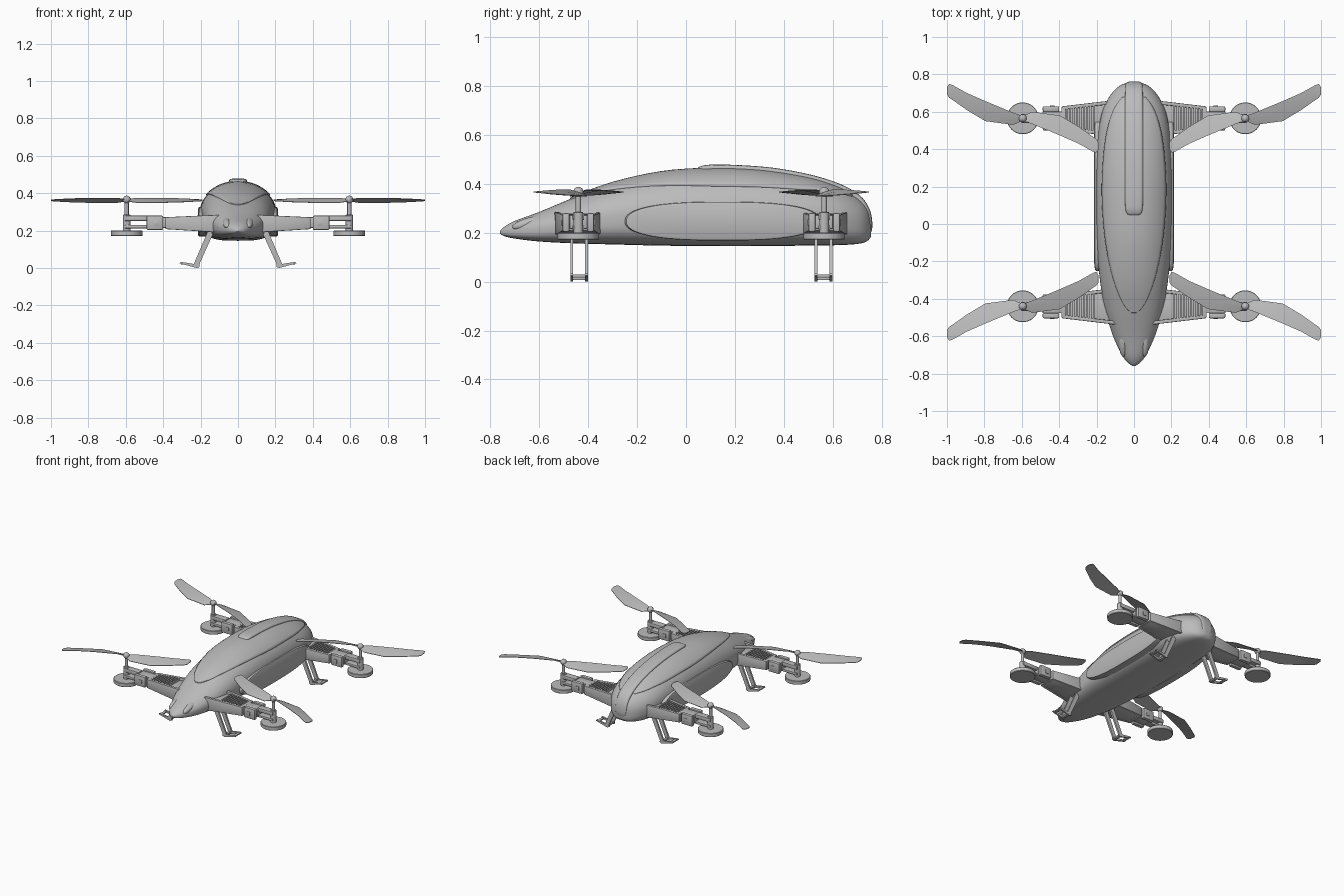
import bpy, bmesh, math
from mathutils import Vector, Matrix

cube = bpy.data.objects.get("Cube")
if cube:
    bpy.data.objects.remove(cube, do_unlink=True)

GREY = (0.5, 0.5, 0.5, 1)
grey = bpy.data.materials.new("plain_grey")
grey.use_nodes = True
grey.diffuse_color = GREY
grey.node_tree.nodes["Principled BSDF"].inputs["Base Color"].default_value = GREY


def finish(name, bm, angle=35):
    bmesh.ops.recalc_face_normals(bm, faces=bm.faces)
    me = bpy.data.meshes.new(name)
    bm.to_mesh(me)
    bm.free()
    me.materials.append(grey)
    me.shade_smooth()
    me.set_sharp_from_angle(angle=math.radians(angle))
    ob = bpy.data.objects.new(name, me)
    bpy.context.scene.collection.objects.link(ob)
    return ob


def loft(name, rings, angle=35, closed=True, bevel=0):
    """Skin a list of equal-length rings; closed rings get end caps."""
    bm = bmesh.new()
    vs = [[bm.verts.new(p) for p in r] for r in rings]
    n = len(rings[0])
    for a, b in zip(vs, vs[1:]):
        for i in range(n if closed else n - 1):
            j = (i + 1) % n
            bm.faces.new((a[i], a[j], b[j], b[i]))
    if closed:
        bm.faces.new(vs[0])
        bm.faces.new(vs[-1])
    if bevel:
        bmesh.ops.bevel(bm, geom=bm.edges[:], offset=bevel, segments=2, affect='EDGES', profile=0.5)
    return finish(name, bm, angle)


def smooth(points, steps):
    """Catmull-Rom samples through tuples of any size."""
    pts = [points[0]] + list(points) + [points[-1]]
    out = []
    for a, b, c, d in zip(pts, pts[1:], pts[2:], pts[3:]):
        for s in range(steps):
            t = s / steps
            out.append([(2*q + (r-p)*t + (2*p-5*q+4*r-u)*t*t + (3*q-p-3*r+u)*t**3) / 2
                        for p, q, r, u in zip(a, b, c, d)])
    return out + [list(points[-1])]


def sample(table, y):
    """Linear lookup in a table sorted by its first column."""
    for a, b in zip(table, table[1:]):
        if y <= b[0]:
            t = max(0, (y - a[0]) / (b[0] - a[0]))
            return [p + (q - p) * t for p, q in zip(a, b)]
    return table[-1]


def power(v, e):
    return math.copysign(abs(v) ** e, v)


# Fuselage stations: y, half width, bottom, top
HULL = smooth([
    (-.76, .006, .196, .208), (-.74, .035, .185, .226), (-.7, .064, .176, .248),
    (-.6, .112, .164, .285), (-.45, .157, .156, .347), (-.3, .182, .152, .402),
    (-.1, .2, .147, .446), (.1, .206, .146, .46), (.3, .204, .146, .455),
    (.5, .19, .147, .424), (.62, .163, .149, .387), (.7, .118, .154, .347),
    (.74, .075, .165, .308), (.757, .03, .185, .265)], 4)


def hull_point(y, a, lift=0):
    _, w, lo, hi = sample(HULL, y)
    mid = lo + .46 * (hi - lo)
    s, c = math.sin(a), math.cos(a)
    if c >= 0:
        return ((w + lift) * s, y, mid + (hi + lift - mid) * c)
    return (w * power(s, .62), y, mid + (mid - lo) * power(c, .62))


loft("fuselage", [[hull_point(h[0], math.tau * i / 48) for i in range(48)] for h in HULL], 50)

# Raised canopy shell following the fuselage: y, half width
CANOPY = smooth([(-.475, .012), (-.45, .04), (-.38, .078), (-.25, .12), (-.05, .155), (.2, .168),
                 (.45, .15), (.6, .11), (.68, .06)], 4)
rings = []
for y, w in CANOPY:
    lim = math.asin(min(.95, w / sample(HULL, y)[1]))
    rings.append([hull_point(y, lim * (i / 10 - 1), .006) for i in range(21)])
canopy = loft("canopy", rings, 50, closed=False)
mod = canopy.modifiers.new("thickness", 'SOLIDIFY')
mod.thickness, mod.offset = .012, -1

# Spine strip running back and down over the tail: y, z, half width
path = smooth([(.048, .452, .022), (.06, .458, .04), (.1, .464, .047), (.2, .463, .049), (.35, .452, .049),
               (.5, .425, .049), (.62, .388, .048), (.7, .343, .047), (.738, .29, .045),
               (.749, .23, .042), (.745, .195, .03)], 4)
rings = []
for i, (y, z, w) in enumerate(path):
    p, q = path[max(i - 1, 0)], path[min(i + 1, len(path) - 1)]
    n = Vector((0, p[1] - q[1], q[0] - p[0])).normalized()
    h = .014 * min(1, w / .045)
    rings.append([Vector((w * power(math.cos(t), .6), y, z)) + n * h * power(math.sin(t), .6)
                  for t in [math.tau * k / 24 for k in range(24)]])
loft("spine_strip", rings, 50)


def box(name, x0, x1, y0, y1, z0, z1, put, bevel=0):
    return slab(name, [(x0, y0, y1, z0, z1), (x1, y0, y1, z0, z1)], put, bevel)


def slab(name, sections, put, bevel=0):
    """Loft rectangles given as x, y range, z range."""
    return loft(name, [[put(x, a, c), put(x, b, c), put(x, b, d), put(x, a, d)]
                       for x, a, b, c, d in sections], bevel=bevel)


def cylinder(name, x, r, z0, z1, put, bevel=0, sides=32):
    return loft(name, [[put(x + k * r * math.cos(t), k * r * math.sin(t), z)
                        for t in [math.tau * i / sides for i in range(sides)]]
                       for k, z in ((1 - bevel, z0), (1, z0 + bevel * r), (1, z1 - bevel * r), (1 - bevel, z1))])


def ball(name, centre, size, tilt=(0, 0, 0)):
    bm = bmesh.new()
    bmesh.ops.create_uvsphere(bm, u_segments=24, v_segments=14, radius=1)
    ob = finish(name, bm, 60)
    ob.location, ob.scale, ob.rotation_euler = centre, size, tilt


for sx, side in ((1, "left"), (-1, "right")):
    # Nose pods
    ball(f"nose_pod_{side}", (sx * .06, -.645, .24), (.022, .068, .02), (.35, sx * .6, sx * .15))

    # Side panel: a long rounded plate with softened rim
    rings = []
    for k, x in ((1, .16), (1, .202), (.985, .209), (.9, .213)):
        rings.append([(sx * x, .15 + (.375 + .025 * k) * k * power(math.cos(t), .75),
                       .247 + .079 * k * power(math.sin(t), .85))
                      for t in [math.tau * i / 64 for i in range(64)]])
    loft(f"side_panel_{side}", rings, 40)

    for sy, cy, end in ((1, .565, "rear"), (-1, -.44, "front")):
        tag = f"{end}_{side}"

        def put(x, y, z, sx=sx, sy=sy, cy=cy):
            return (sx * x, cy + sy * y, z)

        # Tapered arm with edge rails, ribs and an end plate
        slab(f"arm_{tag}", [(.1, -.095, .095, .192, .266), (.38, -.06, .06, .21, .256)], put, .004)
        for s in (1, -1):
            slab(f"arm_rail_{tag}", [(.1, s * .078, s * .098, .19, .285),
                                     (.385, s * .046, s * .064, .208, .272)], put, .004)
        for i in range(9):
            x = .21 + i * .018
            w = .1 - x * .12
            box(f"arm_rib_{tag}", x, x + .01, -w, w, .24, .279 - (x - .2) * .04, put)
        box(f"arm_end_{tag}", .365, .388, -.06, .06, .208, .273, put, .003)

        # Folding hinge with side cheeks and pins
        box(f"hinge_{tag}", .38, .49, -.036, .036, .215, .272, put, .004)
        for s in (1, -1):
            box(f"hinge_cheek_{tag}", .4, .488, s * .036, s * .064, .204, .28, put, .006)
            box(f"hinge_pin_{tag}", .425, .45, s * .06, s * .068, .228, .254, put, .002)

        # Twin bars out to the motor
        box(f"upper_bar_{tag}", .48, .605, -.024, .024, .252, .28, put, .004)
        box(f"lower_bar_{tag}", .48, .605, -.024, .024, .212, .23, put, .004)

        # Motor disc, shaft and hub
        cylinder(f"motor_disc_{tag}", .595, .085, .172, .2, put, .03, 40)
        cylinder(f"motor_collar_{tag}", .595, .02, .198, .285, put, .1)
        cylinder(f"shaft_{tag}", .595, .011, .2, .365, put, .05, 16)
        ball(f"hub_{tag}", put(.595, 0, .366), (.021, .021, .021))

        # Two twisted blades: distance out, trailing and leading edges, pitch
        blade = [(0, -.012, .012, .004), (.05, -.035, .03, .012), (.2, -.015, .092, .012),
                 (.3, .045, .136, .009), (.375, .098, .178, .005), (.393, .11, .184, .004), (.405, .127, .165, .002)]
        for s in (1, -1):
            rings = []
            for d, lo, hi, p in blade:
                rings.append([put(.595 + s * d, s * y, .362 + dz) for y, dz in
                              ((lo, -p - .0015), (hi, p - .0015), (hi, p + .0015),
                               ((lo + hi) / 2, .004), (lo, -p + .0015))])
            loft(f"blade_{tag}", rings, 30)

        # Landing leg: two splayed struts with toes and a cross bar
        leg = [(.125, .2), (.16, .2), (.236, .022), (.306, .033), (.312, .025), (.22, .0), (.205, .006), (.207, .02)]
        for s in (1, -1):
            loft(f"leg_strut_{tag}", [[put(x, s * y - .003, z) for x, z in leg] for y in (.024, .036)])
        box(f"leg_crossbar_{tag}", .212, .232, -.036, .03, .006, .019, put, .002)
        box(f"leg_toe_bar_{tag}", .285, .306, -.036, .03, .02, .029, put, .002)
